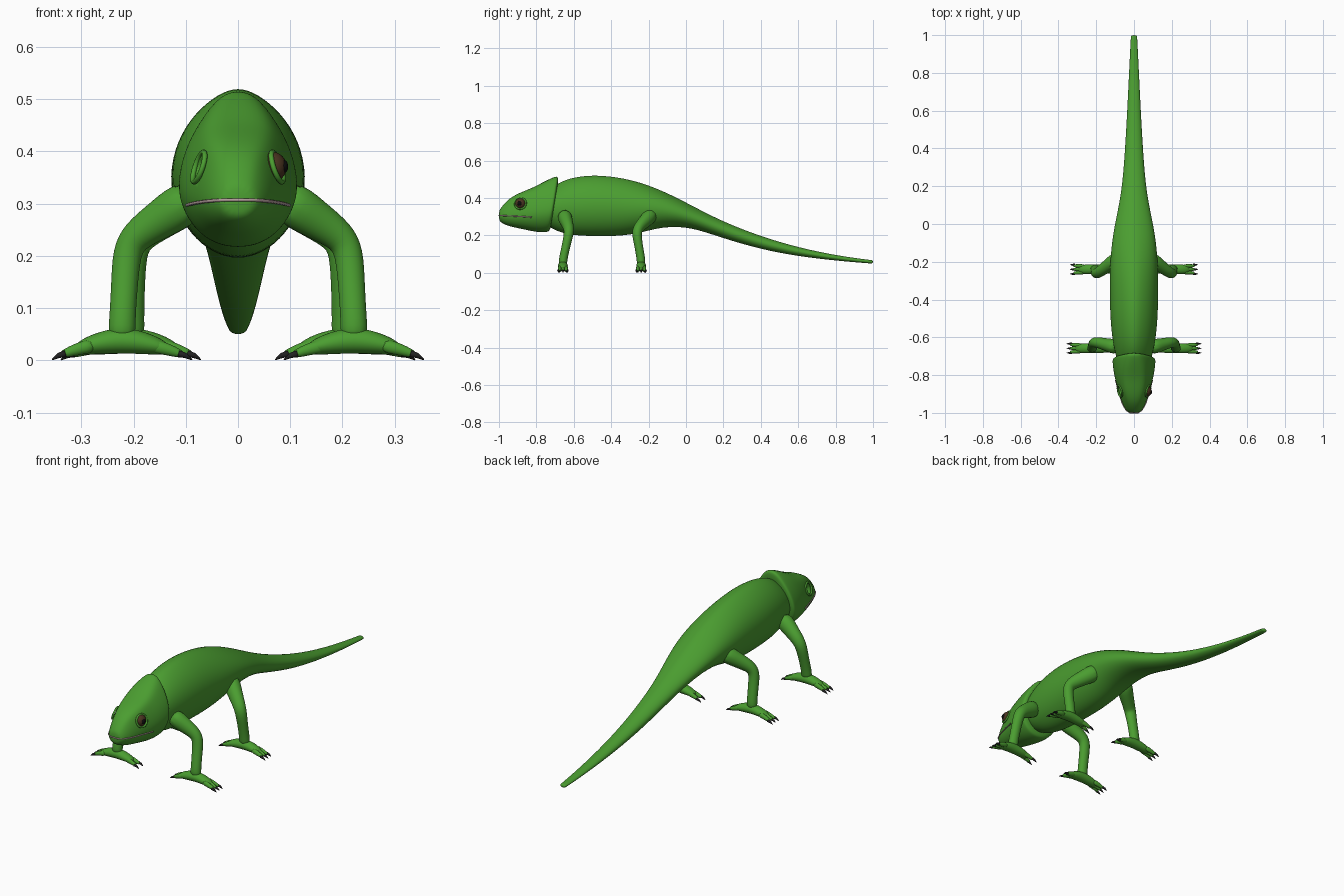
import bpy, bmesh, math
from mathutils import Vector

if "Cube" in bpy.data.objects:
    bpy.data.objects.remove(bpy.data.objects["Cube"])


def material(name, rgb):
    m = bpy.data.materials.new(name)
    m.diffuse_color = (*rgb, 1)
    m.use_nodes = True
    m.node_tree.nodes["Principled BSDF"].inputs["Base Color"].default_value = m.diffuse_color
    return m


GREEN = material("green_skin", (0.07, 0.34, 0.03))
LIP = material("lip", (0.45, 0.33, 0.33))
CLAW = material("claw", (0.015, 0.015, 0.015))
BROWN = material("eye_brown", (0.07, 0.035, 0.015))
BLACK = material("pupil_black", (0.004, 0.004, 0.004))


def skin(name, rings, mat, levels=2):
    """Bridge equal-sized rings of points into a capped smooth skin."""
    bm = bmesh.new()
    loops = [[bm.verts.new(p) for p in r] for r in rings]
    n = len(loops[0])
    for a, b in zip(loops, loops[1:]):
        for i in range(n):
            j = (i + 1) % n
            bm.faces.new((a[i], a[j], b[j], b[i]))
    bm.faces.new(loops[0])
    bm.faces.new(loops[-1])
    bmesh.ops.recalc_face_normals(bm, faces=bm.faces)
    for f in bm.faces:
        f.smooth = True
    me = bpy.data.meshes.new(name)
    bm.to_mesh(me)
    bm.free()
    me.materials.append(mat)
    ob = bpy.data.objects.new(name, me)
    bpy.context.collection.objects.link(ob)
    if levels:
        s = ob.modifiers.new("smooth", 'SUBSURF')
        s.levels = s.render_levels = levels
    return ob


def tube(name, pts, mat, n=10, levels=2):
    """Sweep ellipses along points (x, y, z, radius along y, radius across)."""
    P = [Vector(p[:3]) for p in pts]
    k = 1 / (2 / 3 + math.cos(2 * math.pi / n) / 3)
    rings = []
    for i, p in enumerate(pts):
        t = (P[min(i + 1, len(P) - 1)] - P[max(i - 1, 0)]).normalized()
        ref = Vector((0, 1, 0)) if abs(t.y) < 0.9 else Vector((1, 0, 0))
        u = (ref - t * ref.dot(t)).normalized()
        v = t.cross(u)
        rings.append([P[i] + k * (u * p[3] * math.cos(a) + v * p[4] * math.sin(a))
                      for a in (2 * math.pi * j / n for j in range(n))])
    return skin(name, rings, mat, levels)


def sphere(name, loc, scale, mat):
    bpy.ops.mesh.primitive_uv_sphere_add(segments=24, ring_count=16, radius=1, location=loc)
    ob = bpy.context.object
    ob.name = name
    ob.scale = scale
    ob.data.materials.append(mat)
    bpy.ops.object.shade_smooth()
    return ob


# Body and tail: y, bottom, top, half width
body = [(-0.76, .27, .42, .07), (-0.72, .24, .455, .09), (-0.66, .215, .495, .105),
        (-0.58, .203, .517, .118), (-0.48, .20, .525, .126), (-0.36, .20, .513, .128),
        (-0.25, .215, .487, .128), (-0.15, .243, .45, .122), (-0.05, .25, .403, .11),
        (0.05, .237, .35, .09), (0.18, .193, .283, .064), (0.35, .14, .213, .05),
        (0.55, .096, .148, .038), (0.78, .067, .096, .027), (0.985, .05, .068, .017),
        (1.0, .05, .068, .016)]
rings = []
for y, zb, zt, w in body:
    zm, h = (zb + zt) / 2 - 0.01 * (zt - zb), (zt - zb) / 2
    ring = []
    for j in range(16):
        a = 2 * math.pi * j / 16
        c, s = math.cos(a), math.sin(a)
        e = 1.3 if s > 0 and h > 0.05 else 1.05
        ring.append((math.copysign(abs(c) ** e, c) * w * 1.03, y, zm + s * h * 1.03))
    rings.append(ring)
skin("body_and_tail", rings, GREEN)

# Head with casque: y, bottom, widest height, top, half width, crown half width, lean
head = [(-1.0, .282, .305, .333, .024, .012, 0), (-0.988, .266, .305, .352, .042, .02, 0),
        (-0.945, .247, .305, .402, .064, .032, 0), (-0.88, .234, .31, .434, .083, .052, 0),
        (-0.82, .220, .32, .456, .100, .057, 0), (-0.765, .214, .33, .49, .110, .05, .06),
        (-0.72, .216, .335, .517, .114, .034, .14), (-0.708, .222, .34, .517, .112, .03, .16),
        (-0.70, .245, .345, .49, .09, .022, .16)]
rings = []
for y, zb, zm, zt, w, wt, lean in head:
    h, H, d = zm - zb, zt - zm, w - wt
    half = [(wt, zt - .006), (wt + d * .5, zm + H * .68), (wt + d * .88, zm + H * .36), (w * 1.03, zm),
            (w * .95, zm - h * .36), (w * .74, zm - h * .7), (w * .4, zb + h * .06)]
    loop = [(0, zt)] + half + [(0, zb)] + [(-x, z) for x, z in reversed(half)]
    rings.append([(x, y + lean * (z - .37), z) for x, z in loop])
head_ob = skin("head", rings, GREEN)

# Empty socket on the left, eye on the right
cutter = sphere("socket_cutter", (-0.086, -0.885, 0.37), (.026, .028, .028), GREEN)
cutter.hide_render = True
cutter.hide_set(True)
cut = head_ob.modifiers.new("socket", 'BOOLEAN')
cut.operation = 'DIFFERENCE'
cut.object = cutter
sphere("eyeball", (.066, -0.885, .37), (.027, .029, .029), BROWN)
sphere("pupil", (.087, -0.889, .371), (.009, .013, .013), BLACK)
for s, side in ((1, "right"), (-1, "left")):
    bpy.ops.mesh.primitive_torus_add(major_radius=.03, minor_radius=.005, major_segments=32,
                                     minor_segments=10, location=(s * .075, -0.885, .37),
                                     rotation=(0, s * math.radians(72), -s * math.radians(14)))
    lid = bpy.context.object
    lid.name = side + "_eyelid"
    lid.data.materials.append(GREEN)
    bpy.ops.object.shade_smooth()

# Lip line around the snout
half = [(.02, -1.0, .307), (.043, -0.985, .306), (.064, -0.945, .304), (.083, -0.88, .301),
        (.098, -0.825, .297)]
path = [(-x, y, z) for x, y, z in reversed(half)] + half
cu = bpy.data.curves.new("lip_line", 'CURVE')
cu.dimensions = '3D'
cu.bevel_depth = .0032
cu.bevel_resolution = 2
sp = cu.splines.new('POLY')
sp.points.add(len(path) - 1)
for q, p in zip(sp.points, path):
    q.co = (*p, 1)
cu.materials.append(LIP)
bpy.context.collection.objects.link(bpy.data.objects.new("lip_line", cu))


# Legs, feet, toes and claws
def leg(name, s, hip, knee, ankle):
    hip, knee, ankle = Vector(hip), Vector(knee), Vector(ankle)
    stations = [(hip, .045, .048), (hip.lerp(knee, .5), .033, .037), (hip.lerp(knee, .88), .028, .031),
                (knee.lerp(ankle, .12), .026, .028), (knee.lerp(ankle, .55), .022, .025),
                (ankle, .023, .025), (ankle - Vector((0, 0, .03)), .022, .027)]
    tube(name + "_leg", [(s * p.x, p.y, p.z, a, b) for p, a, b in stations], GREEN)
    ax, ay = ankle.x, ankle.y
    pad = [(-.092, .02, .018, .010), (-.055, .031, .026, .020), (0, .04, .026, .026),
           (.055, .031, .026, .020), (.092, .02, .018, .010)]
    tube(name + "_foot", [(s * (ax + d), ay, z, a, b) for d, z, a, b in pad], GREEN)
    for d in (1, -1):
        for i, o in enumerate((-.021, 0, .021) if d > 0 else (-.015, .015)):
            tag = f"{name}_{'outer' if d > 0 else 'inner'}_{i}"
            toe = [(.05, .03, .011, .014), (.085, .022, .010, .012), (.110, .013, .008, .008),
                   (.116, .011, .006, .006)]
            tube(tag + "_toe", [(s * (ax + d * x), ay + o * (.75 + 2.5 * (x - .05)), z, a, b)
                                for x, z, a, b in toe], GREEN, 8, 1)
            claw = [(.108, .013, .006), (.122, .009, .0045), (.134, .001, .001)]
            tube(tag + "_claw", [(s * (ax + d * x), ay + o * 1.15, z, r, r)
                                 for x, z, r in claw], CLAW, 8, 0)


for s, side in ((1, "right"), (-1, "left")):
    leg("front_" + side, s, (.08, -.655, .315), (.212, -.622, .228), (.222, -.658, .07))
    leg("hind_" + side, s, (.075, -.175, .32), (.202, -.268, .228), (.205, -.24, .07))
